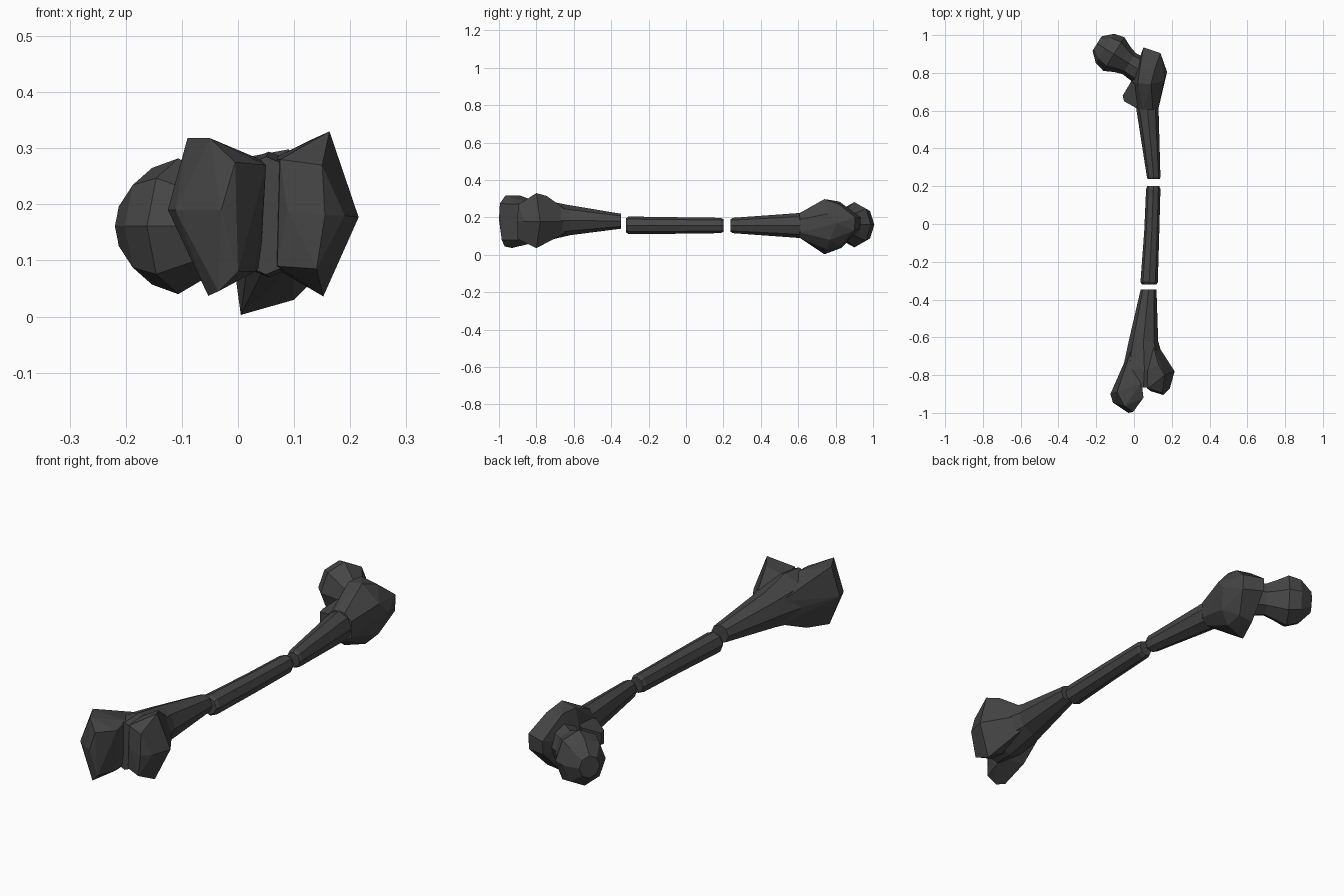
import bpy, bmesh
from math import cos, sin, pi, radians
from mathutils import Vector

dark = bpy.data.materials.new("dark_bone")
dark.diffuse_color = (0.06, 0.06, 0.06, 1)


def to_object(bm, name):
    bmesh.ops.recalc_face_normals(bm, faces=bm.faces)
    me = bpy.data.meshes.new(name)
    bm.to_mesh(me)
    bm.free()
    ob = bpy.data.objects.new(name, me)
    bpy.context.collection.objects.link(ob)
    me.materials.append(dark)
    return ob


def loft(name, rings, angle=90, n=8):
    """Skin rings of (x, y, z, half_width, half_height) facing along angle in plan."""
    bm = bmesh.new()
    side = Vector((sin(radians(angle)), -cos(radians(angle)), 0))
    loops = []
    for x, y, z, w, h in rings:
        loops.append([bm.verts.new(Vector((x, y, z)) + side * w * cos(2 * pi * i / n)
                      + Vector((0, 0, h * sin(2 * pi * i / n)))) for i in range(n)])
    for a, b in zip(loops, loops[1:]):
        for i in range(n):
            j = (i + 1) % n
            bm.faces.new((a[i], a[j], b[j], b[i]))
    bm.faces.new(loops[0])
    bm.faces.new(loops[-1])
    return to_object(bm, name)


def hull(name, points):
    bm = bmesh.new()
    for p in points:
        bm.verts.new(p)
    res = bmesh.ops.convex_hull(bm, input=bm.verts)
    junk = {g for g in res["geom_interior"] + res["geom_unused"] if isinstance(g, bmesh.types.BMVert)}
    bmesh.ops.delete(bm, geom=list(junk), context="VERTS")
    bmesh.ops.dissolve_limit(bm, angle_limit=radians(6), verts=bm.verts, edges=bm.edges)
    return to_object(bm, name)


def fuse(base, parts):
    """Union the parts into the base and discard them."""
    for p in parts:
        m = base.modifiers.new("join", "BOOLEAN")
        m.operation, m.solver, m.object = "UNION", "EXACT", p
    dg = bpy.context.evaluated_depsgraph_get()
    me = bpy.data.meshes.new_from_object(base.evaluated_get(dg))
    base.modifiers.clear()
    base.data = me
    for p in parts:
        bpy.data.objects.remove(p)


# Middle shaft fragment, slightly rounded at both broken ends
loft("middle_shaft", [
    (.080, -.320, .158, .038, .038), (.080, -.308, .158, .046, .047),
    (.094, -.04, .157, .040, .044), (.102, .185, .157, .038, .041),
    (.102, .20, .157, .032, .034)])

# Knee end: flaring shaft with two condyles
knee = loft("knee_end", [
    (.077, -.348, .180, .042, .040), (.050, -.62, .185, .078, .080),
    (.055, -.77, .182, .115, .112), (.050, -.865, .180, .105, .105)])
inner = hull("inner_condyle", [
    (-.09, -.89, .318), (-.05, -.965, .318), (-.125, -.90, .19), (-.112, -.945, .19),
    (-.053, -.93, .037), (-.035, -.97, .045), (-.005, -.995, .275), (-.03, -1, .19),
    (.0, -.985, .08), (.05, -.92, .27), (.045, -.90, .19), (.03, -.90, .08),
    (.04, -.84, .28), (.04, -.84, .09),
    (-.06, -.79, .28), (-.065, -.79, .18), (-.04, -.79, .07),
    (-.01, -.65, .23), (-.015, -.65, .18), (-.01, -.65, .13)])
outer = hull("outer_condyle", [
    (.163, -.80, .33), (.215, -.78, .177), (.152, -.80, .036), (.19, -.87, .18),
    (.15, -.895, .27), (.155, -.905, .18), (.14, -.90, .085), (.075, -.87, .28),
    (.088, -.885, .19), (.07, -.87, .09), (.06, -.78, .28), (.06, -.78, .09),
    (.13, -.745, .315), (.10, -.64, .24), (.125, -.64, .18), (.10, -.64, .12)])
fuse(knee, [inner, outer])

# Hip end: shaft, large trochanter, small trochanter, neck and ball head
hip = loft("hip_end", [
    (.104, .237, .157, .032, .033), (.104, .25, .157, .036, .041),
    (.071, .61, .157, .059, .067), (.072, .70, .157, .065, .09)])
great = hull("large_trochanter", [
    (.02, .61, .12), (.02, .61, .19), (.05, .605, .222), (.10, .605, .222),
    (.129, .61, .19), (.129, .61, .12), (.05, .605, .093), (.10, .605, .093),
    (.005, .74, .003), (.10, .75, .03), (.09, .74, .298), (.02, .745, .285),
    (.16, .76, .22), (.175, .805, .17), (.15, .77, .08), (-.015, .755, .15),
    (.03, .82, .285), (.11, .82, .27), (.03, .83, .037), (.10, .83, .045),
    (.05, .935, .20), (.14, .905, .20), (.05, .93, .14), (.14, .90, .13)])
small = hull("small_trochanter", [
    (.01, .615, .12), (.01, .615, .19), (-.053, .65, .11), (-.053, .65, .17),
    (-.06, .68, .12), (-.06, .68, .17), (-.015, .755, .10), (-.015, .755, .21),
    (.06, .70, .08), (.06, .70, .23)])
profile = [(-.20, .075, .085), (-.105, .066, .075), (-.062, .080, .095),
           (-.01, .105, .121), (.045, .092, .104), (.095, .045, .05)]
d = Vector((cos(radians(148)), sin(radians(148))))
head = loft("neck_and_head", [(-.115 + d.x * s, .905 + d.y * s, .161, w, h)
                              for s, w, h in profile], angle=148)
fuse(hip, [great, small, head])
